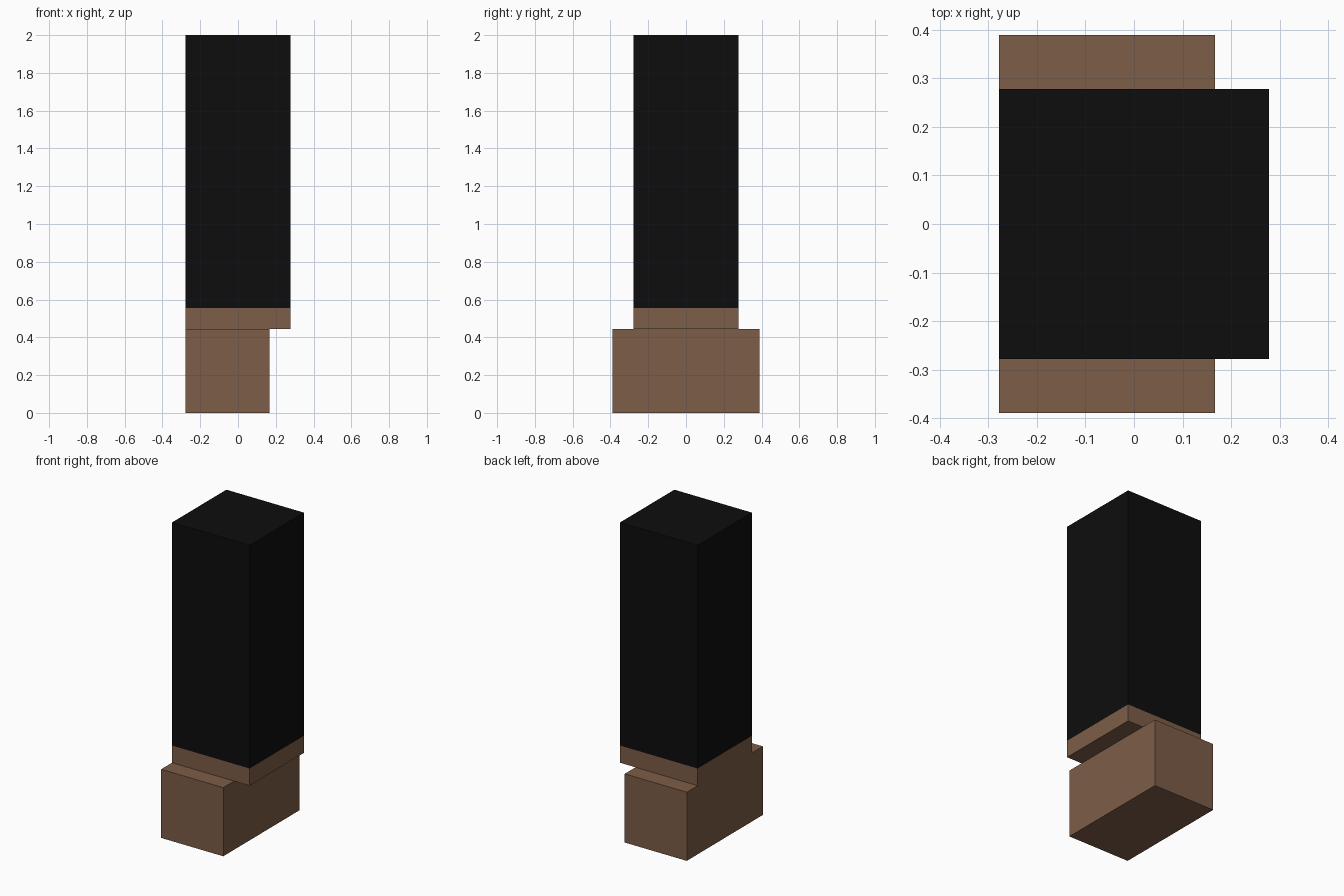
import bpy, bmesh
from mathutils import Vector

if "Cube" in bpy.data.objects:
    bpy.data.objects.remove(bpy.data.objects["Cube"])

U = 1 / 18  # model grid unit


def material(name, rgb):
    m = bpy.data.materials.new(name)
    m.diffuse_color = (*rgb, 1)
    m.use_nodes = True
    m.node_tree.nodes["Principled BSDF"].inputs["Base Color"].default_value = m.diffuse_color
    return m


skin = material("brown skin", (0.205, 0.109, 0.063))
cloth = material("black cloth", (0.004, 0.004, 0.004))


def box(name, lo, hi, mats, split_z=None):
    """Box between two corners; faces above split_z take the second material."""
    lo, hi = Vector(lo) * U, Vector(hi) * U
    bm = bmesh.new()
    bmesh.ops.create_cube(bm, size=1)
    bmesh.ops.scale(bm, vec=hi - lo, verts=bm.verts)
    bmesh.ops.translate(bm, vec=(lo + hi) / 2, verts=bm.verts)
    if split_z is not None:
        bmesh.ops.bisect_plane(bm, geom=bm.verts[:] + bm.edges[:] + bm.faces[:],
                               plane_co=(0, 0, split_z * U), plane_no=(0, 0, 1))
        for f in bm.faces:
            f.material_index = int(f.calc_center_median().z > split_z * U)
    me = bpy.data.meshes.new(name)
    bm.to_mesh(me)
    bm.free()
    for m in mats:
        me.materials.append(m)
    bpy.context.collection.objects.link(bpy.data.objects.new(name, me))


# Wide lower block, flush with the left side of the column
box("lower_block", (-5, -7, 0), (3, 7, 8), [skin])

# Tall column: brown band at the bottom, black above
box("upper_column", (-5, -5, 8), (5, 5, 36), [skin, cloth], split_z=10)
